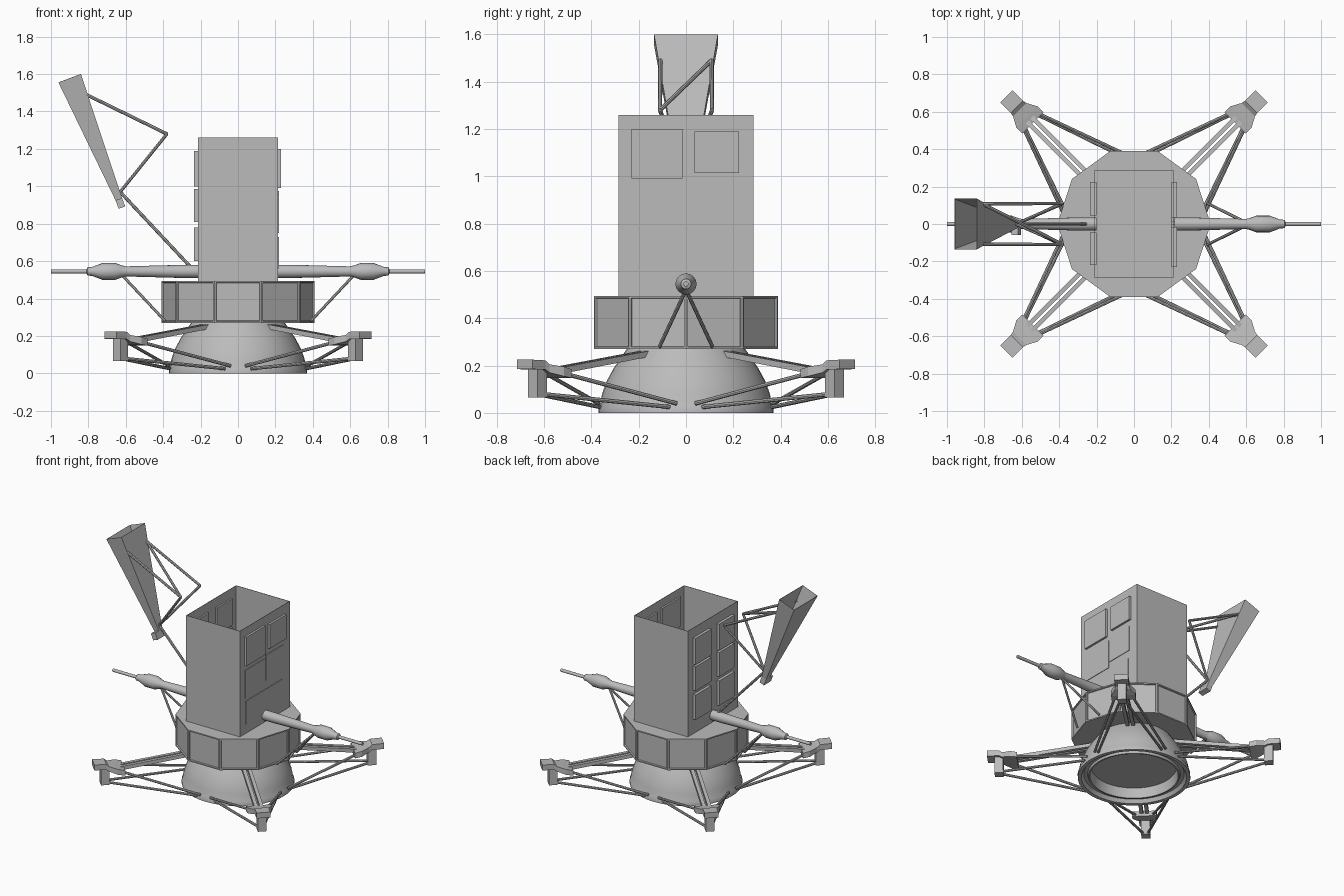
import bpy, bmesh, math
from mathutils import Vector, Matrix

cube = bpy.data.objects.get("Cube")
if cube:
    bpy.data.objects.remove(cube, do_unlink=True)

grey = bpy.data.materials.new("satin_grey")
grey.use_nodes = True
COLOUR = (0.5, 0.5, 0.5, 1)
grey.diffuse_color = COLOUR
grey.node_tree.nodes["Principled BSDF"].inputs["Base Color"].default_value = COLOUR


def finish(bm, name, smooth=False):
    bmesh.ops.recalc_face_normals(bm, faces=bm.faces[:])
    mesh = bpy.data.meshes.new(name)
    bm.to_mesh(mesh)
    bm.free()
    mesh.materials.append(grey)
    ob = bpy.data.objects.new(name, mesh)
    bpy.context.collection.objects.link(ob)
    if smooth:
        bpy.ops.object.select_all(action='DESELECT')
        ob.select_set(True)
        bpy.context.view_layer.objects.active = ob
        bpy.ops.object.shade_smooth_by_angle(angle=math.radians(35))
    return ob


def box(name, lo, hi, turn=0.0):
    lo, hi = Vector(lo), Vector(hi)
    bm = bmesh.new()
    size = Matrix.Diagonal((hi - lo).to_4d())
    place = Matrix.Translation((lo + hi) / 2)
    bmesh.ops.create_cube(bm, size=1, matrix=Matrix.Rotation(turn, 4, 'Z') @ place @ size)
    return finish(bm, name)


def rod(name, a, b, radius=0.009):
    a, b = Vector(a), Vector(b)
    bm = bmesh.new()
    place = Matrix.Translation((a + b) / 2) @ (b - a).to_track_quat('Z', 'Y').to_matrix().to_4x4()
    bmesh.ops.create_cone(bm, cap_ends=True, segments=8, radius1=radius, radius2=radius,
                          depth=(b - a).length, matrix=place)
    return finish(bm, name, True)


def loft(name, rings, turn=0.0, caps=True):
    """Join a row of four-cornered rings."""
    bm = bmesh.new()
    rows = [[bm.verts.new(p) for p in ring] for ring in rings]
    for r, s in zip(rows, rows[1:]):
        for i in range(4):
            j = (i + 1) % 4
            bm.faces.new((r[i], r[j], s[j], s[i]))
    if caps:
        bm.faces.new(rows[0])
        bm.faces.new(rows[-1])
    bm.transform(Matrix.Rotation(turn, 4, 'Z'))
    return finish(bm, name)


def radial_ring(r, half, low, high):
    return [(r, -half, low), (r, half, low), (r, half, high), (r, -half, high)]


def lathe(name, profile, matrix=Matrix(), steps=32):
    bm = bmesh.new()
    verts = [bm.verts.new((r, 0, z)) for r, z in profile]
    edges = [bm.edges.new(pair) for pair in zip(verts, verts[1:])]
    bmesh.ops.spin(bm, geom=verts + edges, cent=(0, 0, 0), axis=(0, 0, 1),
                   angle=math.tau, steps=steps, use_merge=True)
    bmesh.ops.remove_doubles(bm, verts=bm.verts[:], dist=0.0005)
    bm.transform(matrix)
    return finish(bm, name, True)


# Domed base with a recessed underside
lathe("base_dome", [(0, 0.27), (0.25, 0.27), (0.275, 0.235), (0.305, 0.19), (0.335, 0.135),
                    (0.355, 0.08), (0.365, 0.03), (0.37, 0.02), (0.37, 0), (0.345, 0),
                    (0.33, 0.025), (0.305, 0.025), (0.3, 0.01), (0.29, 0.01), (0.28, 0.08), (0, 0.08)],
      steps=40)

# Ten-sided equipment drum with inset bays
bm = bmesh.new()
bmesh.ops.create_cone(bm, cap_ends=True, segments=10, radius1=0.41, radius2=0.41, depth=0.225,
                      matrix=Matrix.Translation((0, 0, 0.3825)) @ Matrix.Rotation(math.pi / 2, 4, 'Z'))
sides = [f for f in bm.faces if abs(f.normal.z) < 0.5]
bmesh.ops.inset_individual(bm, faces=sides, thickness=0.012, depth=0)
bmesh.ops.inset_individual(bm, faces=sides, thickness=0.004, depth=-0.008)
finish(bm, "equipment_drum")

# Open-topped tower
bm = bmesh.new()
bmesh.ops.create_cube(bm, size=1, matrix=Matrix.Translation((0, 0, 0.8775)) @
                      Matrix.Diagonal((0.43, 0.57, 0.765, 1)))
bmesh.ops.delete(bm, geom=[f for f in bm.faces if abs(f.normal.z) > 0.5], context='FACES')
tower = finish(bm, "tower_walls")
wall = tower.modifiers.new("wall", 'SOLIDIFY')
wall.thickness = 0.004
wall.offset = -1

# Tower panels on both broad sides
for low, high in ((1.0, 1.19), (0.81, 0.985), (0.6, 0.78)):
    for y0, y1 in ((-0.22, -0.045), (0.045, 0.225)):
        box("right_tower_panel", (-0.235, y0, low), (-0.2, y1, high))
for y0, y1, low, high in ((-0.23, -0.015, 0.99, 1.2), (0.035, 0.225, 1.015, 1.19)):
    box("left_upper_panel", (0.2, y0, low), (0.23, y1, high))
for y0, y1, low, high in ((-0.225, 0.0, 0.75, 0.955), (0.01, 0.21, 0.79, 0.975),
                          (-0.22, 0.2, 0.56, 0.73)):
    box("left_lower_panel", (0.2, y0, low), (0.219, y1, high))

# Side booms with bracing struts
BOOM = [(0, 0.2), (0.035, 0.2), (0.035, 0.3), (0.027, 0.6), (0.032, 0.62), (0.045, 0.655),
        (0.045, 0.725), (0.024, 0.78), (0.022, 0.805), (0.011, 0.81), (0.011, 1), (0, 1)]
for side in (-1, 1):
    lathe("side_boom", BOOM, Matrix.Translation((0, 0, 0.545)) @
          Matrix.Rotation(side * math.pi / 2, 4, 'Y'), 16)
    for s in (-1, 1):
        rod("boom_strut", (side * 0.615, 0, 0.52), (side * 0.39, s * 0.112, 0.28), 0.008)

# Four landing legs
for k in range(4):
    turn = math.pi / 4 + k * math.pi / 2
    loft("leg_pad", [radial_ring(0.765, 0.08, 0.148, 0.185), radial_ring(0.81, 0.08, 0.155, 0.195),
                     radial_ring(0.865, 0.05, 0.17, 0.205), radial_ring(0.885, 0.046, 0.183, 0.222),
                     radial_ring(0.965, 0.046, 0.185, 0.225)], turn)
    box("leg_post", (0.86, -0.029, 0.065), (0.917, 0.029, 0.19), turn)
    for s in (-1, 1):
        loft("leg_beam", [radial_ring(0.25, 0.012, 0.237, 0.262),
                          radial_ring(0.79, 0.012, 0.163, 0.19)], turn).location = \
            Matrix.Rotation(turn, 3, 'Z') @ Vector((0, s * 0.018, 0))
    sx, sy = (1, -1, -1, 1)[k], (1, 1, -1, -1)[k]
    for swap in (False, True):
        for start, end in (((0.51, 0.59, 0.165), (0.04, 0.37, 0.04)),
                           ((0.61, 0.63, 0.08), (0.07, 0.365, 0.025))):
            pts = []
            for x, y, z in (start, end):
                if swap:
                    x, y = y, x
                pts.append((sx * x, sy * y, z))
            rod("leg_brace", *pts)

# Horn antenna
horn = loft("antenna_horn", [
    [(-0.96, -0.135, 1.555), (-0.96, 0.135, 1.555), (-0.84, 0.135, 1.6), (-0.84, -0.135, 1.6)],
    [(-0.655, -0.02, 0.925), (-0.655, 0.02, 0.925), (-0.62, 0.02, 0.938), (-0.62, -0.02, 0.938)]],
    caps=False)
skin = horn.modifiers.new("skin", 'SOLIDIFY')
skin.thickness = 0.003
foot = [(-0.655, 0.925), (-0.62, 0.938), (-0.603, 0.892), (-0.638, 0.88)]
loft("horn_foot", [[(x, y, z) for x, z in foot] for y in (-0.06, 0.02)])

# Horn support frame
KNEE = (-0.63, 0, 0.97)
for s in (-1, 1):
    rod("horn_top_strut", (-0.81, s * 0.108, 1.49), (-0.38, s * 0.11, 1.28))
    rod("horn_lower_strut", (-0.38, s * 0.11, 1.28), KNEE)
rod("horn_diagonal", (-0.81, 0.108, 1.49), (-0.38, -0.11, 1.28))
rod("horn_mast", KNEE, (-0.25, 0, 0.565))
